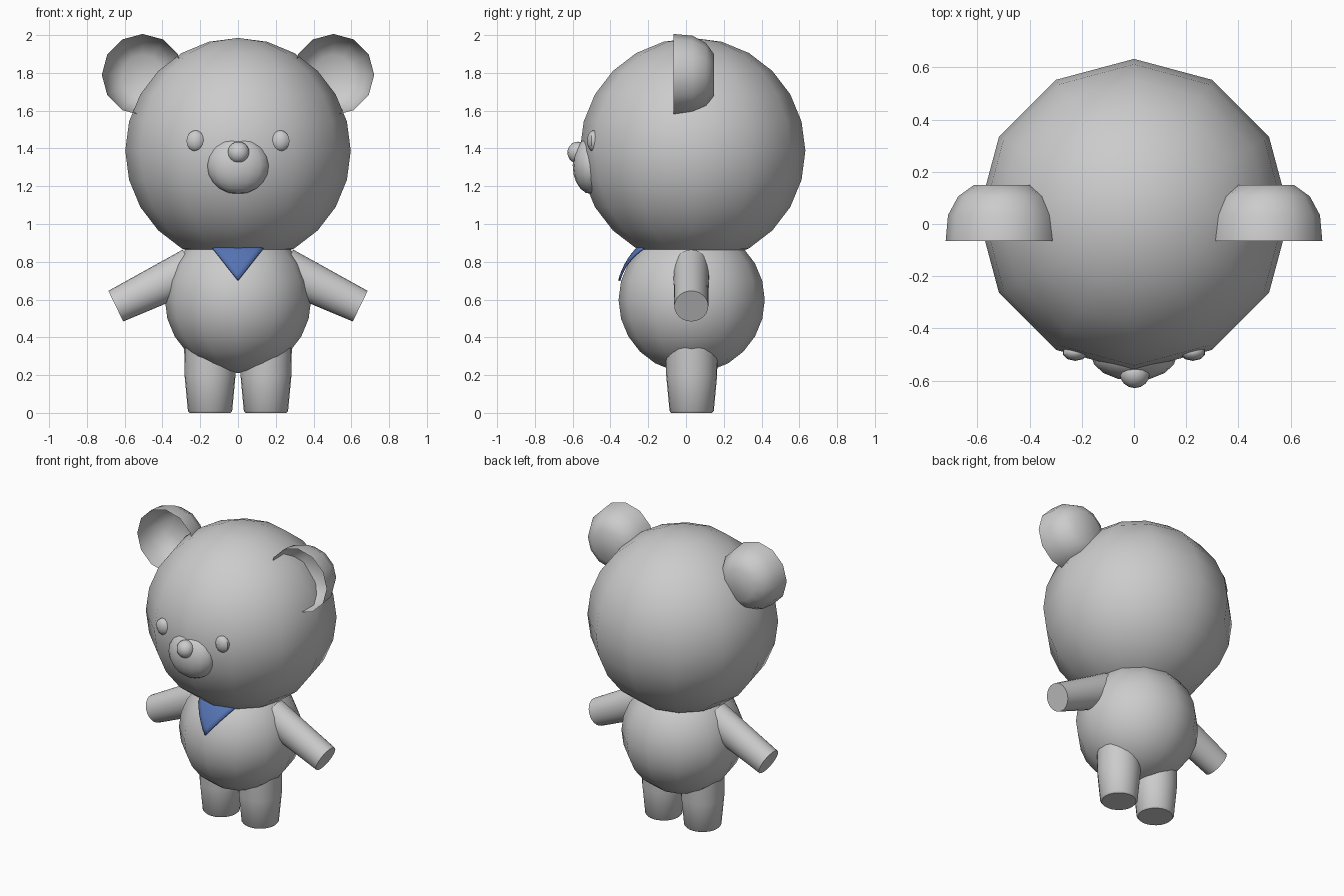
import bpy, bmesh
from math import sin, cos, pi, sqrt, radians
from mathutils import Matrix, Vector

if "Cube" in bpy.data.objects:
    bpy.data.objects.remove(bpy.data.objects["Cube"])


def finish(name, bm, angle=40):
    bmesh.ops.recalc_face_normals(bm, faces=bm.faces)
    me = bpy.data.meshes.new(name)
    bm.to_mesh(me)
    bm.free()
    ob = bpy.data.objects.new(name, me)
    bpy.context.collection.objects.link(ob)
    bpy.ops.object.select_all(action='DESELECT')
    ob.select_set(True)
    bpy.context.view_layer.objects.active = ob
    bpy.ops.object.shade_smooth_by_angle(angle=radians(angle))
    return ob


def ball(name, centre, size, u=12, v=12):
    bm = bmesh.new()
    m = Matrix.Translation(centre) @ Matrix.Diagonal((*size, 1))
    bmesh.ops.create_uvsphere(bm, u_segments=u, v_segments=v, radius=1, matrix=m)
    return finish(name, bm)


def loft(name, rings, matrix, n=24, cap_start=True, cap_end=True, angle=40):
    """Rings are (distance along axis, radius a, radius b)."""
    bm = bmesh.new()
    loops = [[bm.verts.new(matrix @ Vector((a * cos(2 * pi * i / n), b * sin(2 * pi * i / n), t)))
              for i in range(n)] for t, a, b in rings]
    for p, q in zip(loops, loops[1:]):
        for i in range(n):
            j = (i + 1) % n
            bm.faces.new((p[i], p[j], q[j], q[i]))
    if cap_start:
        bm.faces.new(loops[0])
    if cap_end:
        bm.faces.new(loops[-1])
    return finish(name, bm, angle)


# Head and body
BODY = Vector((0, 0.03, 0.598))
BODY_R = 0.387
ball("head", (0, 0.035, 1.388), (0.597,) * 3)
ball("body", BODY, (BODY_R,) * 3)

# Face
ball("muzzle", (0, -0.5, 1.31), (0.165, 0.1, 0.152), 16, 10)
ball("nose", (0.003, -0.572, 1.378), (0.058, 0.056, 0.058), 16, 10)

for side, s in (("left", -1), ("right", 1)):
    ball("eye_" + side, (s * 0.225, -0.49, 1.44), (0.05, 0.034, 0.056), 10, 8)

    # Open bowl-shaped ear facing forward
    loft("ear_" + side,
         [(0, 0.216, 0.216), (0.1, 0.207, 0.207), (0.172, 0.168, 0.168), (0.215, 0.108, 0.108)],
         Matrix.Translation((s * 0.505, -0.066, 1.79)) @ Matrix.Rotation(-pi / 2, 4, 'X'),
         n=12, cap_start=False, angle=60)

    # Arm: slight taper from shoulder to hand
    hand = Vector((s * 0.647, 0.028, 0.565))
    axis = Vector((s * 0.9, 0, -0.436)).normalized()
    rot = axis.to_track_quat('Z', 'Y').to_matrix().to_4x4()
    up = abs((rot @ Vector((1, 0, 0))).y) < 0.5
    rings = [(t, a, b) if up else (t, b, a)
             for t, a, b in ((-0.45, 0.115, 0.095), (0, 0.09, 0.09))]
    loft("arm_" + side, rings, Matrix.Translation(hand) @ rot)

    # Leg
    loft("leg_" + side,
         [(0, 0.108, 0.108), (0.01, 0.117, 0.117), (0.2, 0.135, 0.135), (0.42, 0.138, 0.138)],
         Matrix.Translation((s * 0.148, 0.03, 0)))

# Neckerchief: triangle wrapped on the chest
bm = bmesh.new()
N = 8
rows = []
for i in range(N + 1):
    z = 0.70 + 0.18 * i / N
    half = 0.142 * i / N
    row = []
    for j in range(i + 1):
        x = -half + 2 * half * j / max(i, 1)
        y = BODY.y - sqrt((BODY_R + 0.01) ** 2 - (z - BODY.z) ** 2 - x * x)
        row.append(bm.verts.new((x, y, z)))
    rows.append(row)
for p, q in zip(rows, rows[1:]):
    for j in range(len(p)):
        bm.faces.new((p[j], q[j + 1], q[j]))
        if j:
            bm.faces.new((p[j - 1], p[j], q[j]))
scarf = finish("neckerchief", bm)
mod = scarf.modifiers.new("thickness", 'SOLIDIFY')
mod.thickness = 0.012
mod.offset = 0
blue = bpy.data.materials.new("blue_cloth")
blue.diffuse_color = (0.09, 0.17, 0.45, 1)
blue.use_nodes = True
blue.node_tree.nodes["Principled BSDF"].inputs["Base Color"].default_value = blue.diffuse_color
scarf.data.materials.append(blue)
